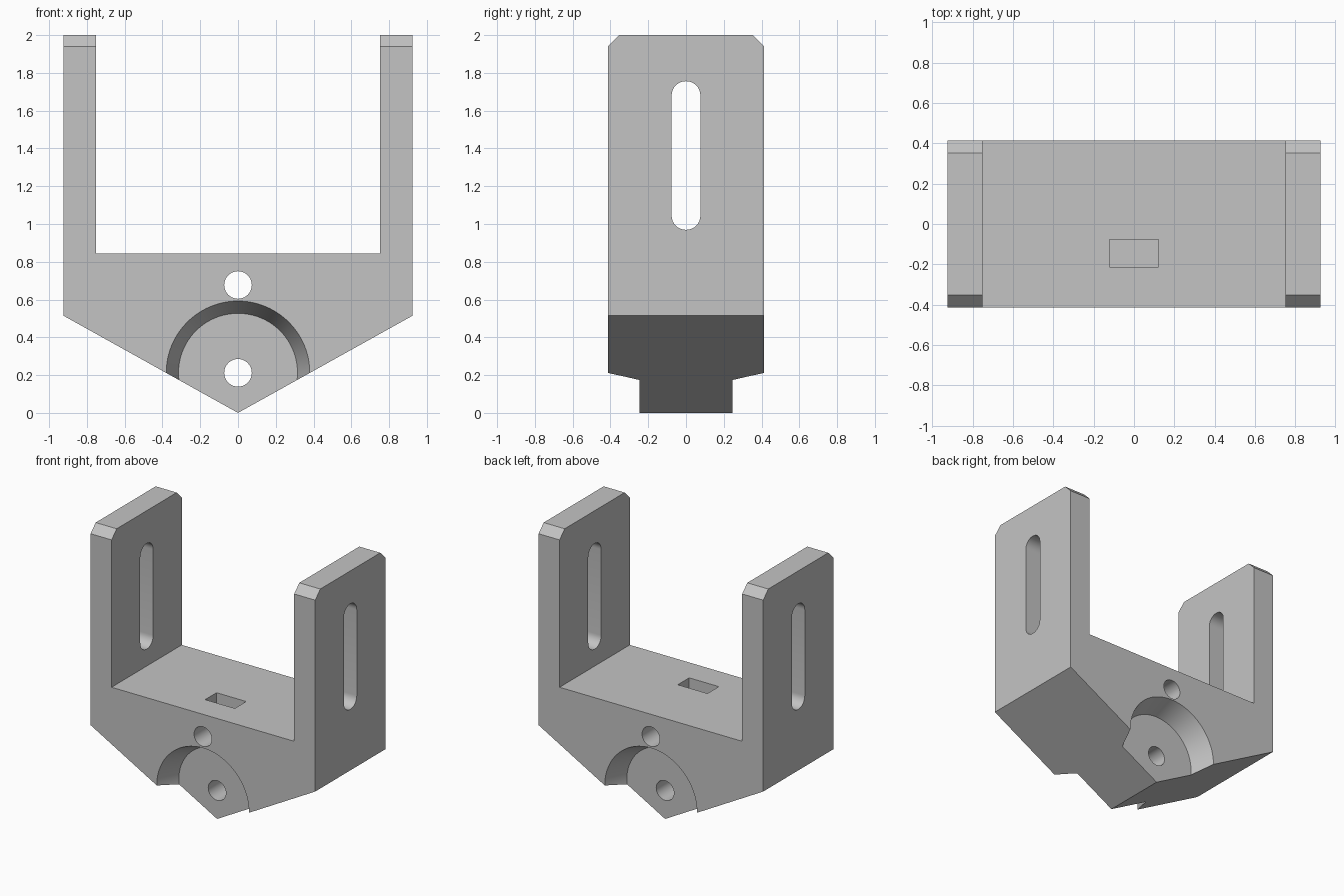
import bpy, bmesh, math
from mathutils import Matrix, Vector

if "Cube" in bpy.data.objects:
    bpy.data.objects.remove(bpy.data.objects["Cube"], do_unlink=True)

DEPTH = 0.413          # half depth of the bracket
HOLE_R = 0.073
BOSS_Z = 0.212

grey = bpy.data.materials.new("plain grey")
grey.use_nodes = True
grey.diffuse_color = (0.55, 0.55, 0.55, 1)
grey.node_tree.nodes["Principled BSDF"].inputs["Base Color"].default_value = (0.55, 0.55, 0.55, 1)


def finish(bm, name):
    bmesh.ops.recalc_face_normals(bm, faces=bm.faces)
    mesh = bpy.data.meshes.new(name)
    bm.to_mesh(mesh)
    bm.free()
    mesh.materials.append(grey)
    obj = bpy.data.objects.new(name, mesh)
    bpy.context.collection.objects.link(obj)
    return obj


def prism(name, points, direction):
    """Extrude a closed outline symmetrically along a direction."""
    bm = bmesh.new()
    d = Vector(direction)
    face = bm.faces.new([bm.verts.new(Vector(p) - d) for p in points])
    moved = bmesh.ops.extrude_face_region(bm, geom=[face])["geom"]
    bmesh.ops.translate(bm, vec=2 * d, verts=[v for v in moved if isinstance(v, bmesh.types.BMVert)])
    return finish(bm, name)


def cone(name, y, z, r_front, r_back, length, segments):
    """Cone or cylinder along y, r_front being the radius at the -y end."""
    bm = bmesh.new()
    turn = Matrix.Translation((0, y, z)) @ Matrix.Rotation(math.radians(-90), 4, "X")
    bmesh.ops.create_cone(bm, cap_ends=True, segments=segments, radius1=r_front,
                          radius2=r_back, depth=length, matrix=turn)
    return finish(bm, name)


def combine(target, tool, operation="DIFFERENCE"):
    mod = target.modifiers.new(tool.name, "BOOLEAN")
    mod.operation, mod.solver, mod.object = operation, "EXACT", tool
    bpy.context.view_layer.objects.active = target
    bpy.ops.object.modifier_apply(modifier=mod.name)
    bpy.data.objects.remove(tool, do_unlink=True)


# Fork-shaped body with a pointed base
half = [(0.925, 0.515), (0.925, 2.0), (0.752, 2.0), (0.752, 0.843)]
outline = [(0, 0)] + half + [(-x, z) for x, z in reversed(half)]
bracket = prism("fork_bracket", [(x, 0, z) for x, z in outline], (0, DEPTH, 0))

# Chamfered arm tops, made by intersecting with the side outline
side = [(DEPTH + 0.1, -0.1), (DEPTH + 0.1, 1.837), (0.347, 2.003), (0.347, 2.1)]
side = [(DEPTH + 0.1, -0.1), (DEPTH + 0.1, 1.84), (0.253, 2.1)]
side += [(-y, z) for y, z in reversed(side)]
combine(bracket, prism("arm_chamfers", [(0, y, z) for y, z in side], (1.2, 0, 0)), "INTERSECT")

# Round-ended slot through both arms
slot = []
for centre, start in ((1.682, 0), (1.043, 180)):
    for i in range(17):
        a = math.radians(start + i * 180 / 16)
        slot.append((0, 0.076 * math.cos(a), centre + 0.074 * math.sin(a)))
combine(bracket, prism("arm_slots", slot, (1.2, 0, 0)))

# Tapered round recesses in the front and back
inner, outer, floor_y, length = 0.315, 0.38, 0.246, 0.25
wide = inner + (outer - inner) * length / (DEPTH - floor_y)
for name, s in (("front_recess", -1), ("back_recess", 1)):
    radii = (wide, inner) if s < 0 else (inner, wide)
    combine(bracket, cone(name, s * (floor_y + length / 2), BOSS_Z, *radii, length, 96))

# Bolt holes from front to back
for name, z in (("lower_hole", BOSS_Z), ("upper_hole", 0.677)):
    combine(bracket, cone(name, 0, z, HOLE_R, HOLE_R, 1.2, 40))

# Nut pocket sunk into the floor between the arms
pocket = [(x, -0.145 + y, 0.76) for x, y in ((-0.122, -0.067), (0.122, -0.067), (0.122, 0.067), (-0.122, 0.067))]
combine(bracket, prism("nut_pocket", pocket, (0, 0, 0.2)))

bpy.ops.object.select_all(action="DESELECT")
bracket.select_set(True)
bpy.context.view_layer.objects.active = bracket
bpy.ops.object.shade_smooth_by_angle(angle=math.radians(25))
